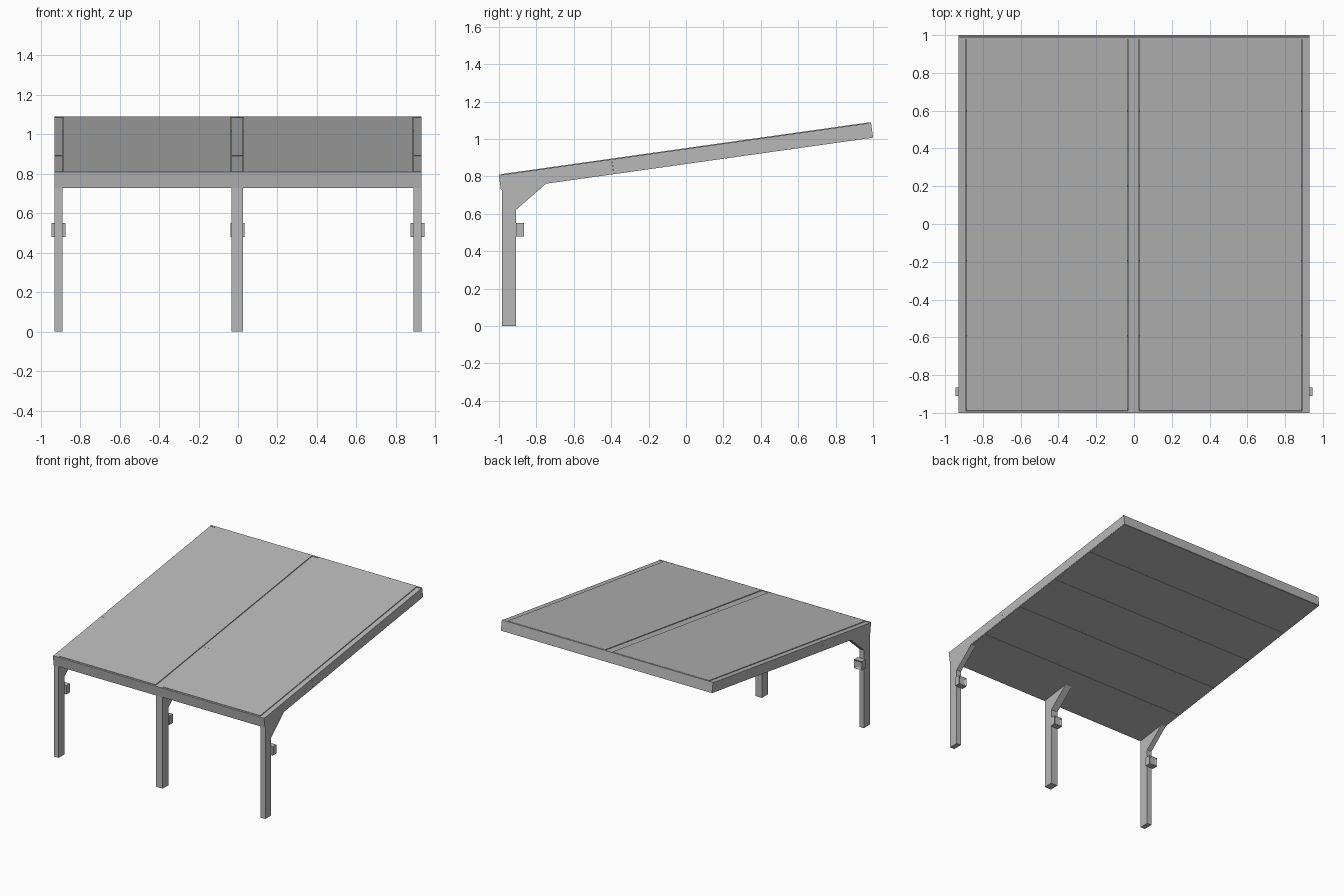
import bpy, bmesh, math

if "Cube" in bpy.data.objects:
    bpy.data.objects.remove(bpy.data.objects["Cube"], do_unlink=True)

grey = bpy.data.materials.new("plain grey")
grey.use_nodes = True
GREY = (0.48, 0.48, 0.48, 1)
grey.diffuse_color = GREY
grey.node_tree.nodes["Principled BSDF"].inputs["Base Color"].default_value = GREY

# Roof frame: origin at the lower front edge, s runs up the slope, t is normal to it
SLOPE = math.atan2(0.28, 1.99)
LENGTH = math.hypot(0.28, 1.99)
THICK = 0.08


def roof_point(s, t):
    return (-0.99 + s * math.cos(SLOPE) - t * math.sin(SLOPE),
            0.73 + s * math.sin(SLOPE) + t * math.cos(SLOPE))


def extrude_x(name, profile, x0, x1, socket=False):
    """Extrude a (y, z) profile from x0 to x1; optionally recess the back face."""
    bm = bmesh.new()
    face = bm.faces.new([bm.verts.new((x0, y, z)) for y, z in profile])
    out = bmesh.ops.extrude_face_region(bm, geom=[face])
    bmesh.ops.translate(bm, vec=(x1 - x0, 0, 0),
                        verts=[v for v in out["geom"] if isinstance(v, bmesh.types.BMVert)])
    bmesh.ops.recalc_face_normals(bm, faces=bm.faces)
    if socket:
        back = max(bm.faces, key=lambda f: f.calc_center_median().y)
        bmesh.ops.inset_individual(bm, faces=[back], thickness=0.02)
        bmesh.ops.translate(bm, vec=(0, -0.008, 0), verts=back.verts)
    mesh = bpy.data.meshes.new(name)
    bm.to_mesh(mesh)
    bm.free()
    mesh.materials.append(grey)
    obj = bpy.data.objects.new(name, mesh)
    bpy.context.collection.objects.link(obj)
    return obj


def roof_box(name, x0, x1, s0, s1, t0=0.0, t1=THICK):
    corners = [(s0, t0), (s1, t0), (s1, t1), (s0, t1)]
    return extrude_x(name, [roof_point(s, t) for s, t in corners], x0, x1)


def upright_box(name, x0, x1, y0, y1, z0, z1, socket=False):
    return extrude_x(name, [(y0, z0), (y1, z0), (y1, z1), (y0, z1)], x0, x1, socket)


# Posts, braces, socket boxes and two-piece rafters at the three supports
EDGE = 0.04
JOINT = 0.61
supports = {"right": (-0.93, -0.89), "middle": (-0.032, 0.026), "left": (0.89, 0.93)}
for side, (x0, x1) in supports.items():
    mid = (x0 + x1) / 2
    upright_box(side + "_post", x0, x1, -0.985, -0.91, 0, 0.745)
    extrude_x(side + "_brace",
              [(-0.91, 0.62), (-0.745, 0.764), (-0.745, 0.775), (-0.91, 0.76)], x0, x1)
    upright_box(side + "_socket_box", mid - 0.035, mid + 0.035, -0.91, -0.865, 0.48, 0.55, True)
    roof_box(side + "_front_rafter", x0, x1, 0.012, JOINT - 0.0005, 0.001, THICK - 0.003)
    roof_box(side + "_rear_rafter", x0, x1, JOINT + 0.0005, LENGTH - 0.012, 0.001, THICK - 0.003)

# Beams across the low front and high rear edges
roof_box("front_beam", -0.93, 0.93, 0, 0.012, 0, THICK)
roof_box("rear_beam", -0.93, 0.93, LENGTH - 0.012, LENGTH, 0, THICK)

# Two roof panels between the rafters, a thin gap all round
for name, x0, x1 in (("right_roof_panel", -0.887, -0.035), ("left_roof_panel", 0.029, 0.887)):
    roof_box(name, x0, x1, 0.015, LENGTH - 0.013, 0.01, THICK + 0.001)

# Five soffit boards closing the underside
BOARDS = 5
width = (LENGTH - 0.004) / BOARDS
for i in range(BOARDS):
    s = 0.002 + i * width
    roof_box("soffit_board_%d" % (i + 1), -0.928, 0.928, s + 0.001, s + width - 0.001, -0.003, 0.012)
